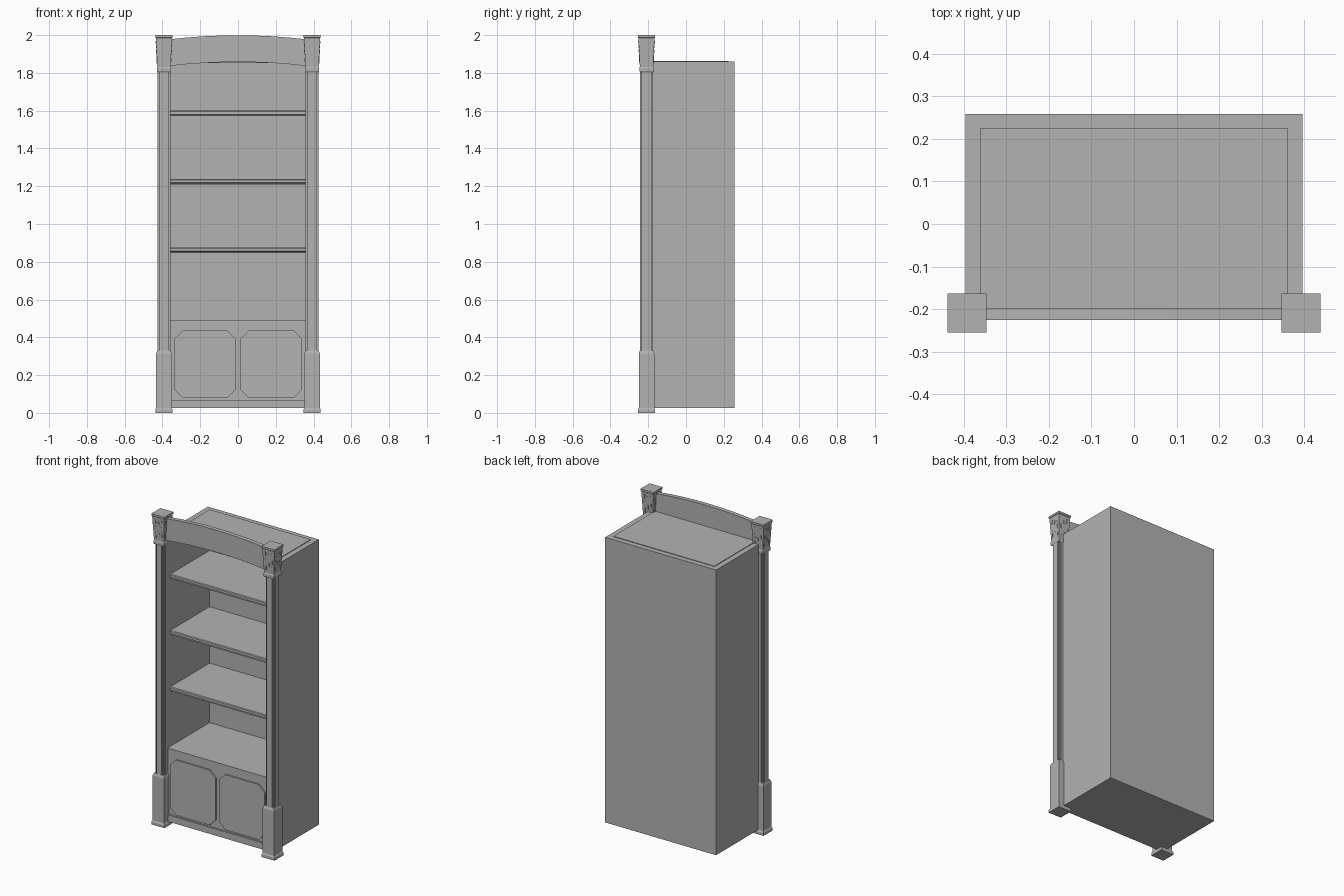
import bpy, bmesh
from mathutils import Matrix

cube = bpy.data.objects.get("Cube")
if cube:
    bpy.data.objects.remove(cube, do_unlink=True)

grey = bpy.data.materials.new("plain_grey")
grey.use_nodes = True
grey.diffuse_color = (0.45, 0.45, 0.45, 1)
grey.node_tree.nodes["Principled BSDF"].inputs["Base Color"].default_value = grey.diffuse_color


def finish(name, bm):
    bmesh.ops.recalc_face_normals(bm, faces=bm.faces)
    mesh = bpy.data.meshes.new(name)
    bm.to_mesh(mesh)
    bm.free()
    mesh.materials.append(grey)
    obj = bpy.data.objects.new(name, mesh)
    bpy.context.collection.objects.link(obj)
    return obj


def add_loft(bm, rings):
    """Skin matching rings of points and cap both ends."""
    loops = [[bm.verts.new(p) for p in ring] for ring in rings]
    n = len(loops[0])
    for a, b in zip(loops, loops[1:]):
        for i in range(n):
            j = (i + 1) % n
            bm.faces.new((a[i], a[j], b[j], b[i]))
    bm.faces.new(loops[0])
    bm.faces.new(loops[-1])


def loft(name, rings):
    bm = bmesh.new()
    add_loft(bm, rings)
    return finish(name, bm)


def box(name, x0, x1, y0, y1, z0, z1):
    return loft(name, [[(x0, y0, z), (x1, y0, z), (x1, y1, z), (x0, y1, z)]
                       for z in (z0, z1)])


def plate(name, outline, y0, y1):
    """Extrude an outline of (x, z) points through the depth."""
    return loft(name, [[(x, y, z) for x, z in outline] for y in (y0, y1)])


def square(cx, cy, h, z):
    return [(cx + sx * h, cy + sy * h, z)
            for sx, sy in ((-1, -1), (1, -1), (1, 1), (-1, 1))]


def notched(cx, cy, h, f, n, z):
    """Square ring with stepped corners."""
    ring = []
    quarter = [(h, -f), (h, f), (n, f), (n, n), (f, n)]
    for k in range(4):
        for x, y in quarter:
            for _ in range(k):
                x, y = -y, x
            ring.append((cx + x, cy + y, z))
    return ring


# Carcass
W, IN, BACK, IN_BACK, FRONT = 0.395, 0.36, 0.258, 0.225, -0.197
LOW, TOP = 0.025, 1.86
box("back_panel", -W, W, IN_BACK, BACK, LOW, TOP)
for side, s in (("left", 1), ("right", -1)):
    box(side + "_side_panel", min(s * IN, s * W), max(s * IN, s * W),
        FRONT, IN_BACK, LOW, TOP)
box("top_panel", -IN, IN, FRONT, IN_BACK, 1.852, 1.864)
box("lower_cabinet", -IN, IN, FRONT - 0.005, IN_BACK, LOW, 0.492)
box("base_rail", -IN, IN, -0.212, FRONT, LOW, 0.068)

# Shelves with a moulded front edge
for i, z in enumerate((0.875, 1.238, 1.6)):
    profile = [(IN_BACK, z), (-0.172, z), (-0.177, z - 0.004), (-0.177, z - 0.019),
               (-0.170, z - 0.023), (-0.170, z - 0.029), (IN_BACK, z - 0.029)]
    loft("shelf_%d" % (i + 1), [[(x, y, h) for y, h in profile] for x in (-IN, IN)])

# Doors with clipped corners
for side, s in (("left", 1), ("right", -1)):
    a, b, z0, z1, c = 0.012, 0.338, 0.08, 0.435, 0.043
    outline = [(a + c, z0), (b - c, z0), (b, z0 + c), (b, z1 - c),
               (b - c, z1), (a + c, z1), (a, z1 - c), (a, z0 + c)]
    plate(side + "_door", [(s * x, z) for x, z in outline], -0.211, FRONT)

# Arched crown board
N = 8
xs = [-0.36 + 0.72 * i / N for i in range(N + 1)]
rise = lambda x: 0.021 * (1 - (x / 0.36) ** 2)
plate("arched_crown", [(x, 1.837 + rise(x)) for x in xs]
      + [(x, 1.978 + rise(x)) for x in reversed(xs)], -0.225, -0.197)

# Columns
CY = -0.209
for side, s in (("left", 1), ("right", -1)):
    cx = s * 0.392

    def stack(name, steps):
        loft(side + name, [square(cx, CY, h, z) for h, z in steps])

    stack("_column_base", [(0.046, 0), (0.046, 0.018), (0.041, 0.026),
                           (0.041, 0.315), (0.035, 0.33)])
    loft(side + "_column_shaft", [notched(cx, CY, 0.034, 0.019, 0.027, z)
                                  for z in (0.32, 1.82)])
    stack("_column_collar", [(0.034, 1.803), (0.038, 1.81), (0.038, 1.825), (0.035, 1.832)])
    stack("_column_capital", [(0.035, 1.828), (0.043, 1.985), (0.046, 1.988), (0.046, 2.0)])

    # Small raised bars on every face of the capital
    bm = bmesh.new()
    bars = [(u, z) for u in (-0.022, 0.022) for z in (1.865, 1.91, 1.955)]
    bars += [(0, 1.89), (0, 1.945)]
    for k in range(4):
        turn = Matrix.Translation((cx, CY, 0)) @ Matrix.Rotation(k * 1.5707963, 4, "Z")
        for u, z in bars:
            rings = []
            for h in (z - 0.014, z + 0.014):
                d = 0.035 + (h - 1.828) * 0.051
                rings.append([turn @ Matrix.Translation((x, y, h)).to_translation()
                              for x, y in ((u - 0.004, -d - 0.002), (u + 0.004, -d - 0.002),
                                           (u + 0.004, -d + 0.002), (u - 0.004, -d + 0.002))])
            add_loft(bm, rings)
    finish(side + "_capital_bars", bm)
